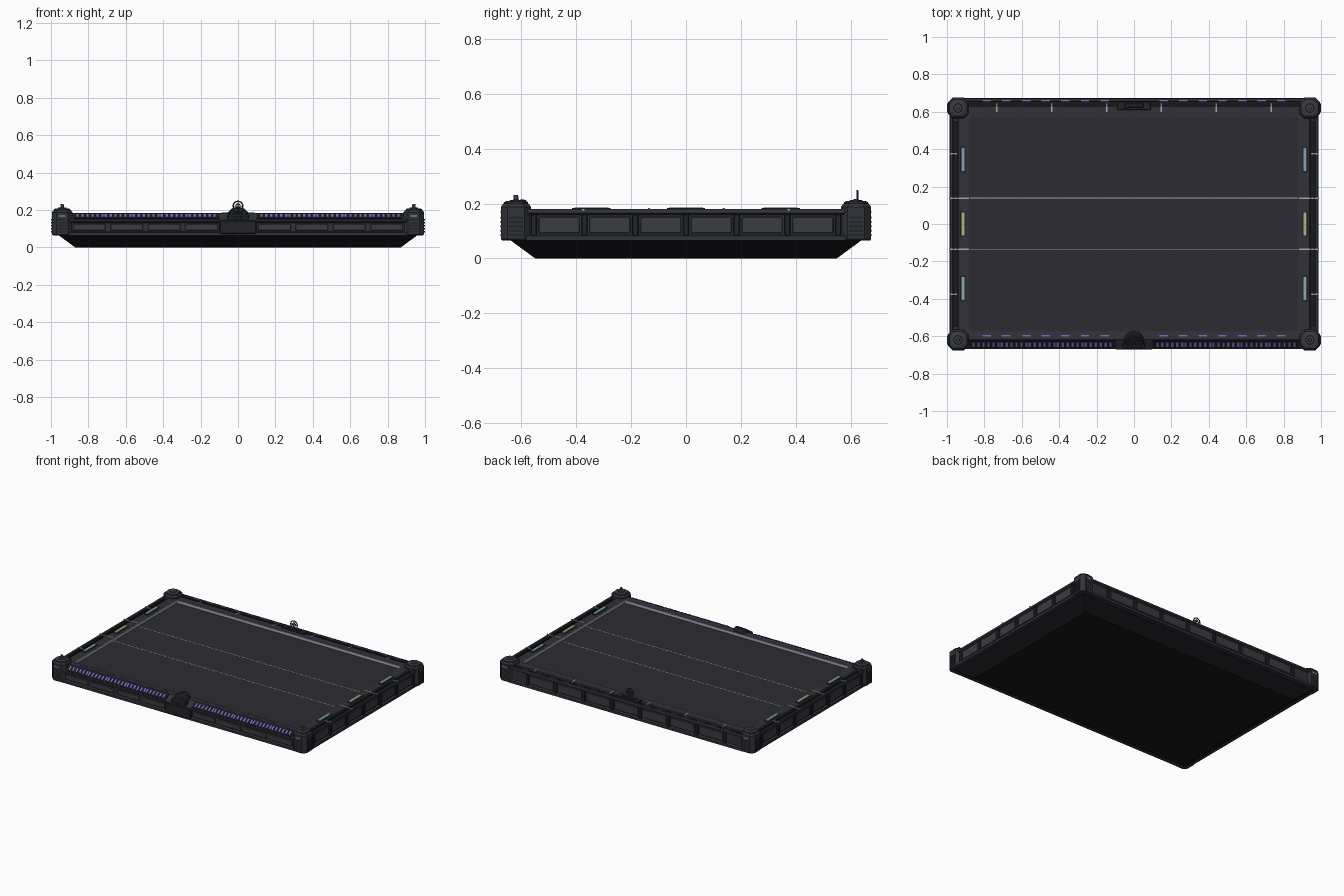
import bpy, bmesh, math
from mathutils import Matrix, Vector

if "Cube" in bpy.data.objects:
    bpy.data.objects.remove(bpy.data.objects["Cube"])


def mat(name, r, g, b):
    m = bpy.data.materials.new(name)
    m.diffuse_color = (r, g, b, 1)
    m.use_nodes = True
    m.node_tree.nodes["Principled BSDF"].inputs["Base Color"].default_value = m.diffuse_color
    return m


BASE = mat("base_black", .009, .009, .011)
DARK = mat("dark_metal", .017, .018, .021)
METAL = mat("frame_metal", .03, .032, .04)
PANEL = mat("panel_grey", .042, .045, .055)
DECK = mat("deck_grey", .025, .024, .032)
TRIM = mat("trim_silver", .4, .4, .44)
VIOLET = mat("violet_light", .2, .15, .6)
BLUE = mat("blue_glass", .25, .35, .48)
AMBER = mat("amber_glass", .5, .43, .25)
TEAL = mat("teal_glass", .25, .42, .4)


def finish(name, bm, m, bevel=0):
    bmesh.ops.recalc_face_normals(bm, faces=bm.faces)
    me = bpy.data.meshes.new(name)
    bm.to_mesh(me)
    bm.free()
    ob = bpy.data.objects.new(name, me)
    bpy.context.collection.objects.link(ob)
    me.materials.append(m)
    if bevel:
        b = ob.modifiers.new("bevel", "BEVEL")
        b.width, b.segments = bevel, 1
    return ob


def boxes(name, items, m, bevel=0):
    """items: (centre, size) or (centre, size, x tilt), all in one mesh"""
    bm = bmesh.new()
    for c, s, *tilt in items:
        rot = Matrix.Rotation(tilt[0] if tilt else 0, 4, 'X')
        bmesh.ops.create_cube(bm, size=1, matrix=Matrix.Translation(c) @ rot @ Matrix.Diagonal((*s, 1)))
    return finish(name, bm, m, bevel)


def prism(name, loops, m):
    """skin between two or more equal rings of points, capped"""
    bm = bmesh.new()
    rings = [[bm.verts.new(p) for p in lp] for lp in loops]
    n = len(rings[0])
    for a, b in zip(rings, rings[1:]):
        for i in range(n):
            bm.faces.new((a[i], a[(i + 1) % n], b[(i + 1) % n], b[i]))
    bm.faces.new(rings[0])
    bm.faces.new(rings[-1])
    return finish(name, bm, m)


def rect(x, y, z):
    return [(-x, -y, z), (x, -y, z), (x, y, z), (-x, y, z)]


def lathe(name, profile, place, m, seg=24):
    return prism(name, [[place @ Vector((r * math.cos(t), r * math.sin(t), z))
                         for t in [2 * math.pi * i / seg for i in range(seg)]]
                        for r, z in profile], m)


def ring(name, R, r, place, m):
    bpy.ops.mesh.primitive_torus_add(major_radius=R, minor_radius=r, major_segments=32, minor_segments=8)
    ob = bpy.context.object
    ob.name = name
    ob.matrix_world = place
    ob.data.materials.append(m)
    bpy.ops.object.shade_smooth_by_angle()


# Tapered hull and playing deck
prism("hull", [rect(.87, .55, 0), rect(.96, .64, .066), rect(.96, .64, .08)], BASE)
boxes("deck", [((0, 0, .11), (1.78, 1.17, .1))], DECK)
boxes("deck_lines", [((0, y, .1603), (1.76, .005, .001)) for y in (.138, -.135)], TRIM)
boxes("deck_border",
      [((s * .879, 0, .168), (.006, 1.15, .022)) for s in (-1, 1)] +
      [((0, s * .574, .168), (1.76, .006, .022)) for s in (-1, 1)], TRIM)

# Side and back rails with a groove on top and a recessed outer face
rail = [(0, .065), (0, .18), (.058, .18), (.064, .168), (.086, .168), (.09, .18), (.103, .18),
        (.106, .165), (.094, .158), (.094, .088), (.106, .082), (.106, .065)]
for s, n in ((-1, "left"), (1, "right")):
    prism(n + "_rail", [[(s * (.88 + d), y, z) for d, z in rail] for y in (-.6, .6)], METAL)
prism("back_rail", [[(x, .575 + d * .92, z) for d, z in rail] for x in (-.92, .92)], METAL)

# Front rail with sloped console face
front = [(-.575, .065), (-.575, .18), (-.6, .183), (-.618, .183), (-.668, .148), (-.668, .138),
         (-.655, .132), (-.655, .085), (-.668, .08), (-.668, .065)]
prism("front_rail", [[(x, y, z) for y, z in front] for x in (-.92, .92)], METAL)
slope = math.atan2(.035, .05)

# Dark sloped insets and violet key lights
boxes("console_insets", [((s * .49, -.643, .1665), (.78, .048, .005), slope) for s in (-1, 1)], BASE)
keys = []
for s in (-1, 1):
    for g in range(5):
        for k in range(6):
            x = s * (.125 + g * .15 + k * .0265)
            if abs(x) < .87:
                keys.append(((x, -.644, .1685), (.012, .028, .006), slope))
boxes("key_lights", keys, VIOLET)
dashes = [(i * .105 - .787, y, z) for i in range(16) for y, z in ((-.597, .184), (.66, .181))
          if abs(i * .105 - .787) > .1]
boxes("light_dashes", [(c, (.045, .008, .003)) for c in dashes], VIOLET)

# Outer wall panels and ribs
boxes("side_panels", [((s * .974, (i - 2.5) * .185, .122), (.01, .15, .06))
                      for s in (-1, 1) for i in range(6)], PANEL, .003)
boxes("side_ribs", [((s * .977, (i - 3) * .185, .122), (.016, .022, .078))
                    for s in (-1, 1) for i in range(7)], DARK, .003)
boxes("back_panels", [((i * .22, .661, .122), (.185, .01, .06)) for i in range(-3, 4)], PANEL, .003)
boxes("back_ribs", [(((i - 3.5) * .22, .664, .122), (.022, .016, .078)) for i in range(8)], DARK, .003)
boxes("front_panels", [((s * (.195 + i * .2), -.655, .108), (.175, .012, .036))
                       for s in (-1, 1) for i in range(4)], PANEL, .003)
boxes("front_centre_block", [((0, -.655, .108), (.2, .034, .075)),
                             ((0, -.64, .155), (.12, .05, .04))], DARK, .006)

# Rail-top clips and glass lamps
clips = [((s * .965, y, .178), (.04, .008, .008)) for s in (-1, 1) for y in (-.375, .375)]
clips += [((s * .935, y, .181), (.108, .008, .005)) for s in (-1, 1) for y in (-.135, .138)]
clips += [((x, .622, .179), (.008, .045, .008)) for x in (-.735, -.44, -.147, .147, .44, .735)]
boxes("rail_clips", clips, TRIM)
boxes("groove_pipes", [((s * .955, 0, .172), (.01, 1.1, .01)) for s in (-1, 1)] +
      [((0, .644, .172), (1.76, .01, .01))], BASE)
for y, m, n in ((.345, BLUE, "north"), (0, AMBER, "centre"), (-.345, TEAL, "south")):
    boxes(n + "_lamp_seats", [((s * .915, y, .18), (.032, .14, .006)) for s in (-1, 1)], DARK)
    boxes(n + "_lamps", [((s * .915, y, .182), (.02, .125, .009)) for s in (-1, 1)], m, .002)

# Corner towers: chamfered post, fins, stepped cap and pin
for sx in (-1, 1):
    for sy in (-1, 1):
        tag = ("front" if sy < 0 else "back") + ("_left" if sx < 0 else "_right")
        cx, cy = sx * .94, sy * .62

        def octo(h, z):
            c = h * .55
            return [(cx + a, cy + b, z) for a, b in ((-c, -h), (c, -h), (h, -c), (h, c),
                                                     (c, h), (-c, h), (-h, c), (-h, -c))]
        prism(tag + "_post", [octo(.05, .065), octo(.055, .07), octo(.055, .188), octo(.046, .2)], METAL)
        boxes(tag + "_fins", [((cx + sx * .028, cy, .085 + i * .016), (.063, .05, .008)) for i in range(5)] +
              [((cx, cy + sy * .028, .085 + i * .016), (.05, .056, .008)) for i in range(5)], DARK)
        boxes(tag + "_badge", [((cx, cy + sy * .055, .168), (.035, .004, .006))], TRIM)
        top = .232 if sy < 0 else .216
        lathe(tag + "_cap", [(.043, .198), (.043, .205), (.036, .209), (.024, .209), (.022, .213),
                             (.014, .213), (.009, .215), (.008, top)],
              Matrix.Translation((cx, cy, 0)), PANEL)

# Front emblem: tilted medallion with raised rings and spokes
tilt = Matrix.Translation((0, -.628, .181)) @ Matrix.Rotation(slope, 4, 'X')
lathe("medallion", [(.05, -.025), (.054, 0), (.048, .008), (.03, .008), (.026, .004), (.012, .004),
                    (.009, .012)], tilt, DARK, 32)
ring("medallion_outer_ring", .042, .004, tilt @ Matrix.Translation((0, 0, .009)), METAL)
ring("medallion_inner_ring", .024, .003, tilt @ Matrix.Translation((0, 0, .008)), PANEL)
for i in range(3):
    sp = boxes("medallion_spoke", [((0, 0, .008), (.08, .004, .004))], PANEL)
    sp.matrix_world = tilt @ Matrix.Rotation(i * math.pi / 3, 4, 'Z')

# Back mount with upright ring
boxes("back_mount", [((0, .632, .18), (.18, .045, .016)), ((0, .632, .19), (.1, .025, .01))], DARK, .004)
up = Matrix.Translation((0, .625, .221)) @ Matrix.Rotation(math.pi / 2, 4, 'X')
ring("upright_ring", .026, .0035, up, METAL)
ring("upright_inner_ring", .012, .0025, up, PANEL)
boxes("upright_spokes", [((0, .625, .221), (.052, .003, .004)), ((0, .625, .215), (.004, .003, .05))], METAL)
